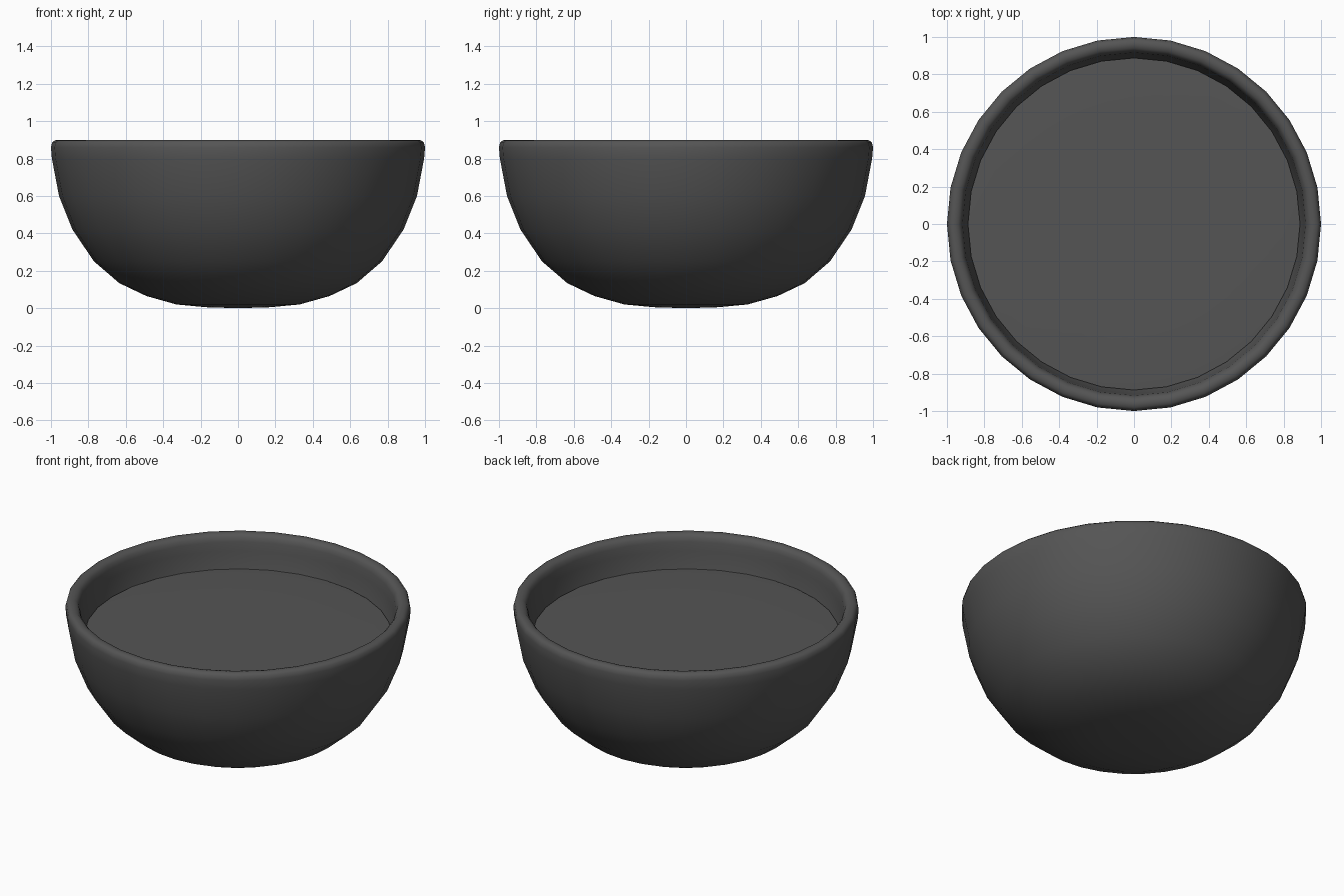
import bpy, bmesh, math

if "Cube" in bpy.data.objects:
    bpy.data.objects.remove(bpy.data.objects["Cube"])

SIDES = 32

dark = bpy.data.materials.new("dark_grey")
dark.diffuse_color = (0.09, 0.09, 0.09, 1)
dark.use_nodes = True
dark.node_tree.nodes["Principled BSDF"].inputs["Base Color"].default_value = dark.diffuse_color


def lathe(name, profile):
    """Revolve a closed (radius, z) profile, starting and ending on the axis."""
    bm = bmesh.new()
    verts = [bm.verts.new((r, 0, z)) for r, z in profile]
    edges = [bm.edges.new(pair) for pair in zip(verts, verts[1:])]
    bmesh.ops.spin(bm, geom=verts + edges, cent=(0, 0, 0), axis=(0, 0, 1),
                   angle=math.tau, steps=SIDES, use_merge=True)
    bmesh.ops.remove_doubles(bm, verts=bm.verts, dist=0.0005)
    bmesh.ops.recalc_face_normals(bm, faces=bm.faces)
    mesh = bpy.data.meshes.new(name)
    bm.to_mesh(mesh)
    bm.free()
    mesh.materials.append(dark)
    obj = bpy.data.objects.new(name, mesh)
    bpy.context.collection.objects.link(obj)
    bpy.ops.object.select_all(action='DESELECT')
    obj.select_set(True)
    bpy.context.view_layer.objects.active = obj
    bpy.ops.object.shade_smooth_by_angle(angle=math.radians(40))
    return obj


# Bowl: outer wall, rounded rim, inner wall and floor
outer = [(0, 0), (0.17, 0.005), (0.33, 0.02), (0.49, 0.065), (0.635, 0.134),
         (0.77, 0.25), (0.885, 0.42), (0.957, 0.60), (0.995, 0.80)]
rim = [(1.0, 0.86), (0.994, 0.885), (0.98, 0.897), (0.96, 0.90),
       (0.94, 0.895), (0.925, 0.88), (0.917, 0.855)]
inner = [(0.91, 0.80), (0.893, 0.68), (0.86, 0.58), (0.80, 0.43),
         (0.69, 0.28), (0.55, 0.17), (0.35, 0.10), (0, 0.08)]
lathe("bowl", outer + rim + inner)

# Contents: flat filling just inside the inner wall
lathe("filling", [(0, 0.70), (0.45, 0.70), (0.80, 0.70), (0.888, 0.695),
                  (0.85, 0.58), (0.79, 0.44), (0.68, 0.30), (0.54, 0.19),
                  (0.34, 0.12), (0, 0.10)])
